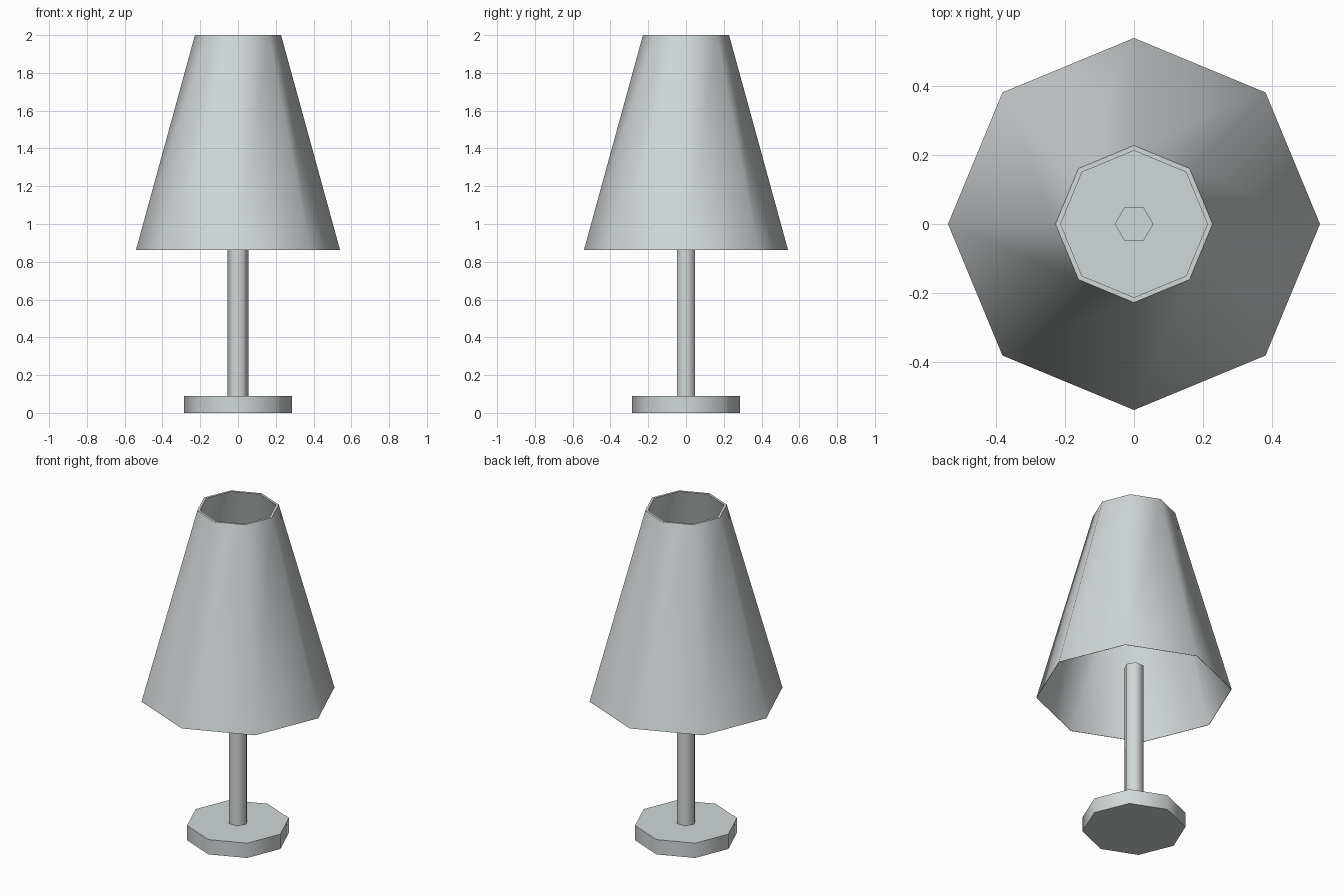
import bpy, bmesh, math

if "Cube" in bpy.data.objects:
    bpy.data.objects.remove(bpy.data.objects["Cube"])

grey = bpy.data.materials.new("cool light grey")
grey.diffuse_color = (0.64, 0.68, 0.68, 1)
grey.use_nodes = True
grey.node_tree.nodes["Principled BSDF"].inputs["Base Color"].default_value = grey.diffuse_color


def turned(name, profile, sides, caps):
    """Sweep (radius, height) points around z; caps closes the first and last rings,
    otherwise the profile is joined back to its start."""
    bm = bmesh.new()
    rings = [[bm.verts.new((r * math.cos(math.tau * i / sides),
                            r * math.sin(math.tau * i / sides), z))
              for i in range(sides)] for r, z in profile]
    pairs = list(zip(rings, rings[1:]))
    if not caps:
        pairs.append((rings[-1], rings[0]))
    for low, high in pairs:
        for i in range(sides):
            j = (i + 1) % sides
            bm.faces.new((low[i], low[j], high[j], high[i]))
    if caps:
        bm.faces.new(rings[0][::-1])
        bm.faces.new(rings[-1])
    mesh = bpy.data.meshes.new(name)
    bm.to_mesh(mesh)
    bm.free()
    mesh.materials.append(grey)
    obj = bpy.data.objects.new(name, mesh)
    bpy.context.collection.objects.link(obj)
    bpy.ops.object.select_all(action='DESELECT')
    obj.select_set(True)
    bpy.context.view_layer.objects.active = obj
    bpy.ops.object.shade_smooth_by_angle(angle=math.radians(65))
    return obj


# Octagonal foot
turned("base", [(0.285, 0), (0.285, 0.09)], 8, True)
# Six-sided stem
turned("pole", [(0.056, 0.09), (0.056, 1.03)], 6, True)
# Open shade: outer wall, top rim, inner wall tapering to a thin lower edge
turned("lampshade", [(0.54, 0.863), (0.228, 2.0), (0.213, 2.0), (0.538, 0.863)], 8, False)
